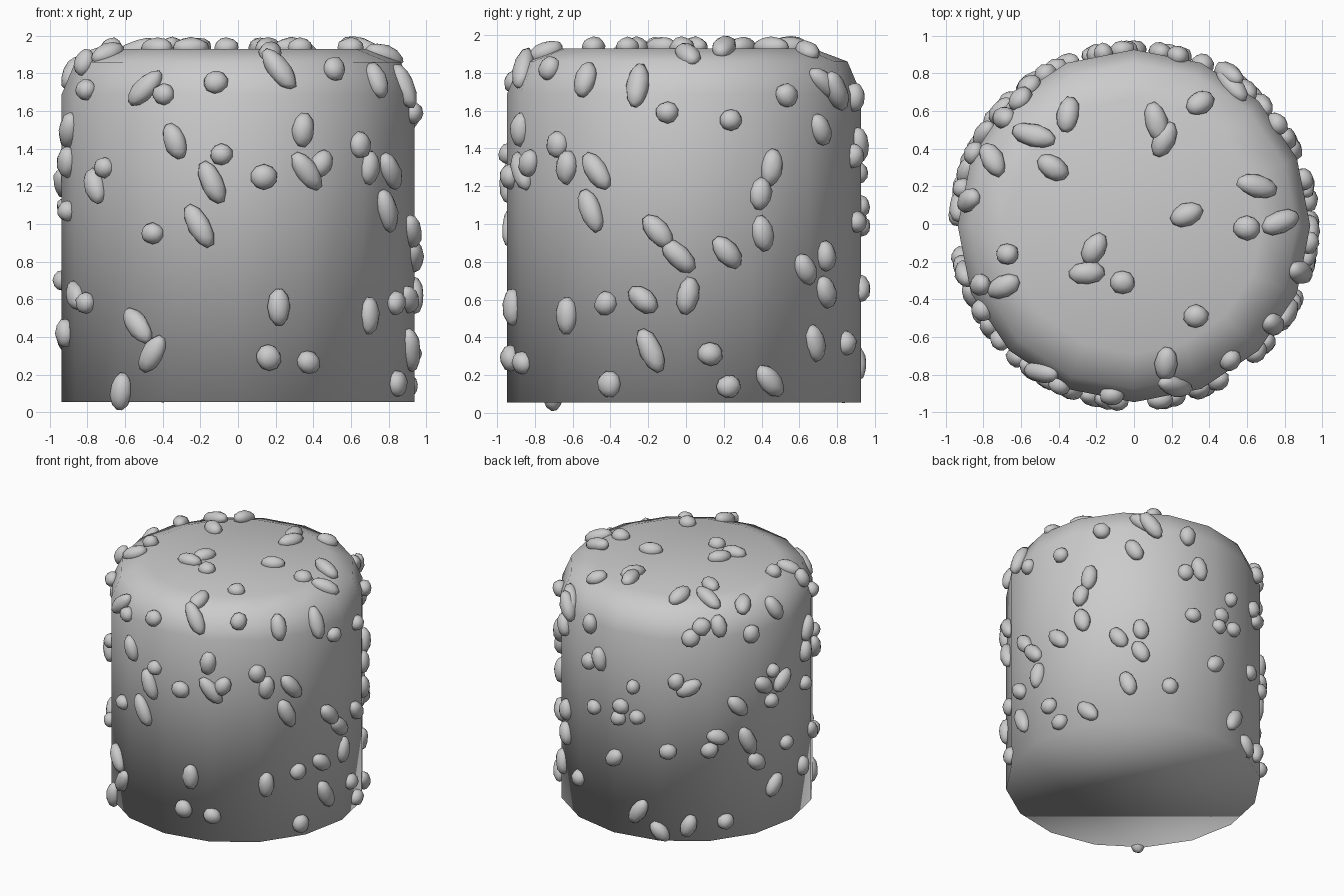
import bpy, bmesh, math, random
from mathutils import Vector, Matrix

random.seed(4)
SIDES = 16
CY = -0.01
PROFILE = [(0.937, 0.055), (0.937, 1.69), (0.865, 1.86), (0.68, 1.93)]
INSET = 0.988   # average radius of the 16-sided wall


def finish(bm, name):
    bmesh.ops.recalc_face_normals(bm, faces=bm.faces)
    me = bpy.data.meshes.new(name)
    bm.to_mesh(me)
    bm.free()
    for p in me.polygons:
        p.use_smooth = True
    ob = bpy.data.objects.new(name, me)
    bpy.context.collection.objects.link(ob)
    return ob


# Body: 16-sided drum with a rounded top edge
bm = bmesh.new()
rings = []
for r, z in PROFILE:
    rings.append([bm.verts.new((r * math.cos(2 * math.pi * i / SIDES),
                                r * math.sin(2 * math.pi * i / SIDES) + CY, z))
                  for i in range(SIDES)])
for a, b in zip(rings, rings[1:]):
    for i in range(SIDES):
        j = (i + 1) % SIDES
        bm.faces.new((a[i], a[j], b[j], b[i]))
bm.faces.new(rings[0][::-1])
bm.faces.new(rings[-1])
finish(bm, "body")


def on_profile(value, axis):
    """Radius, height and outward slope (radial, up) where the profile meets a radius (0) or height (1)."""
    segs = list(zip(PROFILE, PROFILE[1:]))
    for a, b in segs:
        lo, hi = sorted((a[axis], b[axis]))
        if hi > lo and lo <= value <= hi:
            t = (value - a[axis]) / (b[axis] - a[axis])
            d = Vector((b[1] - a[1], a[0] - b[0])).normalized()
            return a[0] + t * (b[0] - a[0]), a[1] + t * (b[1] - a[1]), d
    if axis == 0 and value < PROFILE[-1][0]:
        return value, PROFILE[-1][1], Vector((0, 1))
    end = segs[-1] if axis else segs[0]
    a, b = end
    d = Vector((b[1] - a[1], a[0] - b[0])).normalized()
    return (b[0], b[1], d) if axis else (a[0], a[1] + 1.65, d)


def add_seed(bm, pos, n, right, up, view, length, tilt):
    t = math.radians(tilt)
    v = right * math.cos(t) + up * math.sin(t)
    v = (v - view * (v.dot(n) / max(view.dot(n), 0.3)))
    v = (v - n * v.dot(n)).normalized()
    w = n.cross(v)
    width = length * 0.92 if length <= 0.14 else 0.118
    m = Matrix((v * length / 2, w * width / 2, n * 0.052)).transposed().to_4x4()
    m.translation = pos + n * 0.008
    out = bmesh.ops.create_icosphere(bm, subdivisions=2, radius=1.03, matrix=m)
    for vert in out["verts"]:
        vert.co += Vector([random.uniform(-0.003, 0.003) for _ in range(3)])


def side_seeds(name, azimuth, items):
    """Items are (sideways, height, length, tilt) as seen from the azimuth."""
    bm = bmesh.new()
    az = math.radians(azimuth)
    view = Vector((math.cos(az), math.sin(az), 0))
    right = Vector((-math.sin(az), math.cos(az), 0))
    up = Vector((0, 0, 1))
    for u, z, length, tilt in items:
        r, z2, d = on_profile(z, 1)
        r *= INSET
        th = az + math.asin(max(-1, min(1, u / (r + 0.02))))
        radial = Vector((math.cos(th), math.sin(th), 0))
        n = (radial * d.x + up * d.y).normalized()
        add_seed(bm, radial * r + Vector((0, CY, z2)), n, right, up, view, length, tilt)
    finish(bm, name)


def top_seeds(name, items):
    """Items are (x, y, length, tilt) as seen from above."""
    bm = bmesh.new()
    for x, y, length, tilt in items:
        rad = Vector((x, y - CY, 0))
        r, z, d = on_profile(rad.length, 0)
        n = (rad.normalized() * d.x + Vector((0, 0, d.y))).normalized()
        add_seed(bm, Vector((x, y, z)), n, Vector((1, 0, 0)), Vector((0, 1, 0)),
                 Vector((0, 0, 1)), length, tilt)
    finish(bm, name)


# Seeds on the front
side_seeds("front_seeds", -90, [
    (-.50, 1.72, .24, 45), (-.40, 1.69, .12, 0), (-.12, 1.75, .13, 30), (.22, 1.82, .26, -52),
    (.52, 1.82, .13, 80), (-.34, 1.44, .20, -70), (-.09, 1.37, .12, 0), (-.14, 1.22, .24, -65),
    (.14, 1.25, .14, 0), (.35, 1.50, .18, 85), (.37, 1.28, .24, -55), (.45, 1.32, .15, 65),
    (-.72, 1.30, .12, 0), (-.77, 1.20, .20, -75), (-.21, .99, .25, -60), (-.46, .95, .12, 0),
    (-.54, .46, .23, -55), (-.46, .31, .22, 60), (.22, .56, .20, 90), (.165, .29, .14, -70),
    (.38, .265, .13, -35), (-.63, .11, .20, 85), (-.91, 1.50, .20, 80), (-.87, .62, .18, -70),
    (-.82, .58, .12, 0), (-.82, 1.71, .12, 0), (-.92, 1.33, .17, 85), (-.92, 1.07, .12, 0),
    (-.93, .42, .15, 90)])

# Seeds on the right
side_seeds("right_seeds", 0, [
    (-.53, 1.76, .20, 75), (-.25, 1.73, .25, 82), (-.09, 1.59, .12, 0), (.02, 1.89, .22, -45),
    (.25, 1.55, .12, 0), (.55, 1.68, .13, -50), (.76, 1.74, .25, -40), (.73, 1.50, .18, -70),
    (-.68, 1.42, .14, 90), (-.63, 1.30, .18, 85), (-.47, 1.28, .23, -55), (-.50, 1.07, .24, -70),
    (-.14, .96, .21, -50), (-.03, .83, .22, -45), (.23, .85, .20, -50), (.42, .95, .19, -80),
    (.41, 1.16, .17, 80), (.47, 1.30, .20, 80), (.65, .76, .18, -65), (.76, .83, .16, -85),
    (.76, .64, .18, -75), (-.63, .515, .20, 90), (-.42, .58, .13, 50), (-.22, .60, .18, -40),
    (.02, .62, .20, 78), (-.18, .33, .25, -65), (.14, .31, .13, 0), (-.40, .15, .14, 90),
    (.24, .14, .13, 20), (.46, .17, .20, -50), (.70, .37, .20, -78), (.87, .37, .13, 90)])

# Seeds on the back and left
side_seeds("back_left_seeds", 125, [
    (.03, 1.70, .14, 45), (.24, 1.77, .17, -80), (.48, 1.68, .14, 90), (.65, 1.80, .20, -60),
    (-.65, 1.42, .19, -80), (-.73, 1.36, .13, 90), (-.40, 1.27, .11, 90), (-.49, 1.09, .13, 0),
    (-.69, 1.01, .12, 0), (-.51, .99, .12, 0), (-.37, 1.03, .12, 0), (.015, 1.30, .20, 30),
    (-.08, 1.35, .13, 75), (-.54, .66, .16, 50), (-.14, .78, .13, 0), (.23, .89, .17, -20),
    (.17, .79, .13, 10), (.38, 1.12, .20, -50), (.455, .82, .25, -70), (.52, .635, .17, -50),
    (.65, .40, .19, 60), (.74, .70, .12, 0), (.57, 1.24, .18, -45), (.71, 1.22, .20, 55),
    (.64, 1.33, .11, 70), (.63, 1.09, .12, 0), (-.36, .27, .22, 62), (-.20, .13, .18, -50),
    (.015, .185, .18, 70), (.29, .20, .13, 20), (-.72, 1.67, .15, 90)])

# Seeds on the top
top_seeds("top_seeds", [
    (-.53, .47, .25, -15), (-.35, .58, .20, 80), (-.60, .66, .14, 50), (-.75, .34, .20, -60),
    (-.43, .30, .18, -35), (.12, .54, .22, -75), (.16, .45, .20, 65), (.35, .64, .16, 30),
    (.65, .20, .23, -15), (.28, .05, .18, 25), (.60, -.02, .14, 0), (.50, .79, .24, -55),
    (-.67, -.16, .12, 0), (-.69, -.33, .19, 25), (-.81, -.32, .15, 30), (-.21, -.13, .18, 60),
    (-.25, -.26, .19, 5), (-.06, -.31, .13, 0), (.33, -.49, .13, 0), (.17, -.74, .19, 85)])
